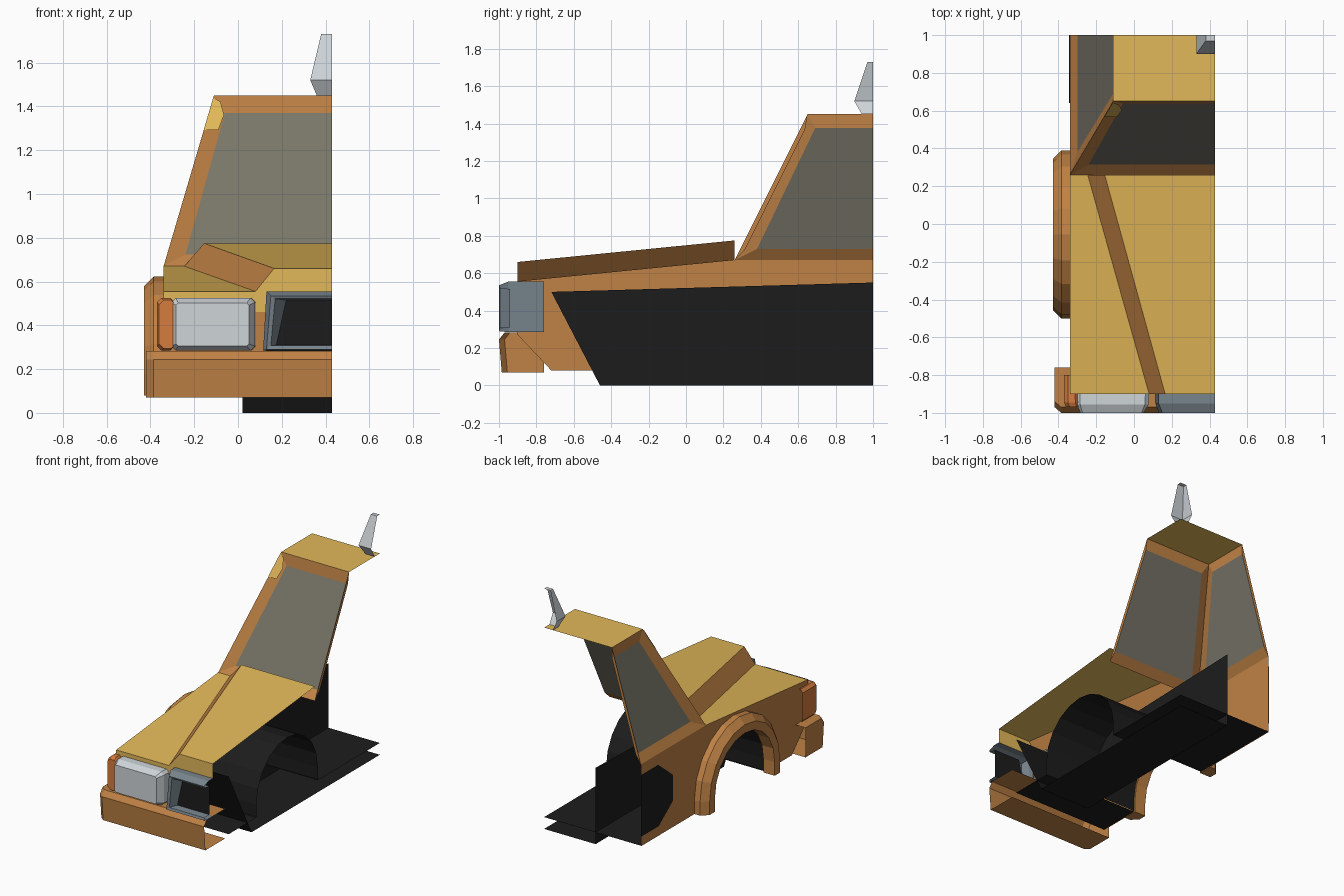
import bpy, bmesh, math

if "Cube" in bpy.data.objects:
    bpy.data.objects.remove(bpy.data.objects["Cube"])

def mat(name, r, g, b):
    m = bpy.data.materials.new(name)
    m.diffuse_color = (r, g, b, 1)
    m.use_nodes = True
    m.node_tree.nodes["Principled BSDF"].inputs["Base Color"].default_value = m.diffuse_color
    return m

ORANGE = mat("body orange", .53, .225, .06)
YELLOW = mat("panel yellow", .76, .48, .10)
BLACK = mat("underbody black", .012, .012, .012)
SILVER = mat("lamp silver", .62, .66, .69)
SLATE = mat("grille slate", .19, .235, .27)
AMBER = mat("indicator amber", .66, .20, .05)
GLASS = mat("window grey", .19, .18, .14)

def mesh(name, verts, faces, m):
    me = bpy.data.meshes.new(name)
    me.from_pydata(verts, [], faces)
    me.materials.append(m)
    bm = bmesh.new()
    bm.from_mesh(me)
    bmesh.ops.recalc_face_normals(bm, faces=bm.faces)
    bm.to_mesh(me)
    bm.free()
    ob = bpy.data.objects.new(name, me)
    bpy.context.collection.objects.link(ob)
    return ob

def plate(name, pts, m):
    return mesh(name, pts, [list(range(len(pts)))], m)

def loft(name, rings, m, closed=True, cap_start=False, cap_end=False):
    n = len(rings[0])
    verts = [p for r in rings for p in r]
    faces = []
    for k in range(len(rings) - 1):
        for i in range(n if closed else n - 1):
            j = (i + 1) % n
            faces.append([k*n + i, k*n + j, k*n + n + j, k*n + n + i])
    if cap_start:
        faces.append(list(range(n)))
    if cap_end:
        faces.append([(len(rings) - 1)*n + i for i in range(n)])
    return mesh(name, verts, faces, m)

def framed(name, outer, inner):
    # orange surround sloping in to a slightly recessed pane
    loft(name + "_frame", [outer, inner], ORANGE)
    plate(name + "_glass", inner, GLASS)

WY, WZ = -.055, .178  # wheel centre

def arch(r, x, floor=.08, n=10):
    pts = [(x, WY + r*math.cos(math.pi*i/n), WZ + r*math.sin(math.pi*i/n)) for i in range(n + 1)]
    return [(x, WY + r, floor)] + pts + [(x, WY - r, floor)]

# Body side with wheel cut-out
S = -.34
plate("body_side", [(S, -.72, .08), (S, -.9, .27), (S, -.9, .555), (S, .26, .67), (S, 1, .67), (S, 1, .08)]
      + arch(.36, S), ORANGE)

# Wheel arch flare: closed section swept along the arch
section = [(.445, S), (.445, -.385), (.40, -.43), (.34, -.43), (.34, S)]
cols = [arch(r, x) for r, x in section]
loft("wheel_arch", [list(ring) for ring in zip(*cols)], ORANGE, True, True, True)

# Wheel tunnel
loft("wheel_tunnel", [arch(.35, S, .09), arch(.35, .43, .09)], BLACK, False)

# Chassis: side wall, bottom and sloped front
C = .02
plate("chassis_side", [(C, -.72, .5), (C, 1, .55), (C, 1, 0), (C, -.46, 0)], BLACK)
loft("chassis_bottom", [[(C, -.72, .5), (C, -.46, 0), (C, 1, 0)],
                        [(.43, -.72, .5), (.43, -.46, 0), (.43, 1, 0)]], BLACK, False)
# Floor, front and rear of the wheel
for name, y0, y1 in (("front_floor", -.72, WY - .35), ("rear_floor", WY + .35, 1)):
    plate(name, [(S, y0, .085), (.43, y0, .085), (.43, y1, .085), (S, y1, .085)], BLACK)

# Dark side panel
panel = [(1, .59), (.8, .59), (.64, .46), (.64, .27), (.8, .15), (1, .15)]
loft("side_panel", [[(S, y, z) for y, z in panel], [(S - .003, y, z) for y, z in panel]],
     BLACK, True, False, True)

# Bonnet: fender top, slanted crease, raised centre
lf, lr = (.08, -.9, .555), (-.245, .26, .67)
uf, ur = (.165, -.9, .66), (-.155, .26, .775)
plate("fender_top", [(S, -.9, .555), lf, lr, (S, .26, .67)], YELLOW)
plate("bonnet_crease", [lf, uf, ur, lr], ORANGE)
plate("bonnet_top", [uf, (.43, -.9, .66), (.43, .26, .775), ur], YELLOW)
plate("bonnet_front", [lf, (.43, -.9, .555), (.43, -.9, .66), uf], YELLOW)
# Nose wall behind the lamp
plate("nose_upper", [(S, -.9, .46), (.13, -.9, .46), (.13, -.9, .555), (S, -.9, .555)], YELLOW)
plate("nose_lower", [(S, -.9, .27), (.13, -.9, .27), (.13, -.9, .46), (S, -.9, .46)], ORANGE)

# Cab: windscreen, side window, roof
def screen(x, z, d=0):
    return (x, .26 + (z - .67)*.5 - d, z + d*.5)

def side(y, z, d=0):
    return (S + (z - .67)*.295 + d, y, z)

framed("windscreen", [screen(S, .67), screen(.43, .67), screen(.43, 1.45), screen(-.11, 1.45)],
       [screen(-.24, .735, -.022), screen(.43, .735, -.022),
        screen(.43, 1.38, -.022), screen(-.06, 1.38, -.022)])
framed("side_window", [side(.26, .67), side(1, .67), side(1, 1.45), side(.65, 1.45)],
       [side(.38, .73, .022), side(1, .73, .022), side(1, 1.375, .022), side(.69, 1.375, .022)])
plate("roof", [(-.11, .65, 1.45), (.43, .65, 1.45), (.43, 1, 1.45), (-.11, 1, 1.45)], YELLOW)
plate("pillar_patch", [screen(x, z, .003) for x, z in
      ((-.113, 1.44), (-.157, 1.29), (-.09, 1.29), (-.064, 1.36), (-.08, 1.42))], YELLOW)

# Roof spike, cut at the centre planes
def spike(a, b, z):
    return [(.43, 1 - b, z), (.43 - a, 1 - b, z), (.43 - a, 1, z)]
loft("roof_spike", [spike(.07, .06, 1.45), spike(.10, .10, 1.52), spike(.05, .03, 1.73)],
     SILVER, False)
plate("spike_tip", [(.38, .97, 1.73), (.43, .97, 1.73), (.43, 1, 1.73), (.38, 1, 1.73)], SILVER)

# Lamps: chamfered blocks
def octo(x0, x1, z0, z1, y, c):
    return [(x, y, z) for x, z in ((x0 + c, z0), (x1 - c, z0), (x1, z0 + c), (x1, z1 - c),
                                   (x1 - c, z1), (x0 + c, z1), (x0, z1 - c), (x0, z0 + c))]
loft("headlamp", [octo(-.305, .08, .285, .525, -.9, .02), octo(-.305, .078, .285, .525, -.955, .02),
                  octo(-.283, .05, .305, .502, -1, .01)], SILVER, True, False, True)
loft("indicator", [octo(-.37, -.30, .285, .525, -.80, .02), octo(-.37, -.29, .285, .525, -.945, .02),
                   octo(-.36, -.285, .295, .515, -.97, .02)], AMBER, True, False, True)

# Grille: open-sided slate surround with a black recess and a rear side wall
def grille(xb, xt, z0, z1, y):
    return [(.43, y, z0), (xb, y, z0), (xt, y, z1), (.43, y, z1)]
loft("grille_surround", [grille(.115, .13, .285, .555, -.9), grille(.115, .13, .285, .555, -.95),
                         grille(.13, .15, .29, .535, -1), grille(.15, .17, .307, .522, -.995),
                         grille(.175, .22, .31, .515, -.94)], SLATE, False)
plate("grille_side", [(.115, -.9, .285), (.115, -.76, .285), (.13, -.76, .555), (.13, -.9, .555)], SLATE)
plate("grille_recess", grille(.175, .22, .31, .515, -.94), BLACK)

# Bumper: chamfered plan, open at the centre plane and at the back
def bump(o, z):
    return [(.43, -1 + o, z), (-.385, -1 + o, z), (-.42, -.97 + o, z), (-.42, -.76, z)]
loft("bumper", [bump(.015, .07), bump(0, .245), bump(.03, .283)], ORANGE, False)
for name, o, z in (("bumper_top", .03, .283), ("bumper_bottom", .015, .07)):
    plate(name, bump(o, z) + [(.43, -.76, z)], ORANGE)
